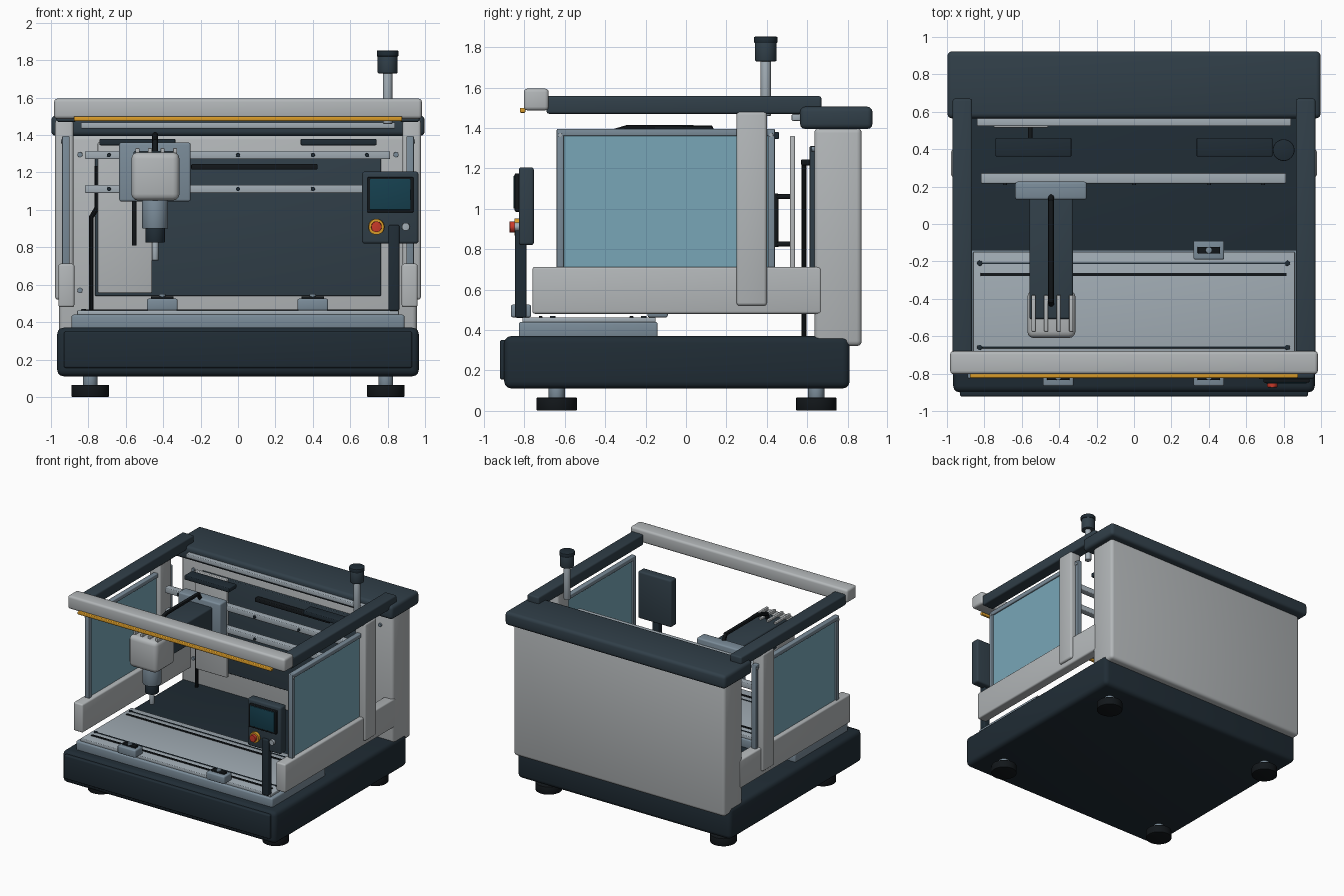
import bpy, bmesh
from mathutils import Matrix

if "Cube" in bpy.data.objects:
    bpy.data.objects.remove(bpy.data.objects["Cube"])


def mat(name, r, g, b):
    m = bpy.data.materials.new(name)
    m.diffuse_color = tuple((c / 255) ** 2.2 for c in (r, g, b)) + (1,)
    m.use_nodes = True
    m.node_tree.nodes["Principled BSDF"].inputs["Base Color"].default_value = m.diffuse_color
    return m


DARK = mat("slate", 52, 65, 74)
BASE = mat("deep_slate", 37, 48, 56)
LIGHT = mat("light_grey", 178, 182, 184)
STEEL = mat("steel_blue", 122, 139, 152)
PLATE = mat("plate_grey", 160, 171, 179)
GLASS = mat("tinted_glass", 120, 165, 182)
BLACK = mat("black", 25, 29, 32)
GOLD = mat("amber", 218, 155, 45)
RED = mat("red", 200, 60, 45)
SCREEN = mat("screen", 28, 66, 80)


def finish(name, bm, m):
    me = bpy.data.meshes.new(name)
    bm.to_mesh(me)
    bm.free()
    ob = bpy.data.objects.new(name, me)
    bpy.context.collection.objects.link(ob)
    me.materials.append(m)
    bpy.ops.object.select_all(action='DESELECT')
    bpy.context.view_layer.objects.active = ob
    ob.select_set(True)
    bpy.ops.object.shade_smooth_by_angle()
    return ob


def box(name, x, y, z, m, bev=0.006):
    """Bevelled box from (min, max) pairs."""
    bm = bmesh.new()
    bmesh.ops.create_cube(bm, size=1)
    for v in bm.verts:
        v.co = [(a[0] + a[1]) / 2 + c * (a[1] - a[0]) for a, c in zip((x, y, z), v.co)]
    if bev:
        bmesh.ops.bevel(bm, geom=bm.edges[:], offset=bev, segments=3, profile=0.5, affect='EDGES')
    return finish(name, bm, m)


def cyl(name, c, r, a, b, m, axis='Z', n=32):
    """Cylinder from a to b on an axis; c holds the two other coordinates."""
    bm = bmesh.new()
    bmesh.ops.create_cone(bm, cap_ends=True, segments=n, radius1=r, radius2=r, depth=b - a)
    mid = (a + b) / 2
    if axis == 'Z':
        mx = Matrix.Translation((c[0], c[1], mid))
    else:
        mx = Matrix.Rotation(1.5707963, 4, 'X' if axis == 'Y' else 'Y')
        mx = Matrix.Translation((c[0], mid, c[1]) if axis == 'Y' else (mid, c[0], c[1])) @ mx
    bm.transform(mx)
    rims = [e for e in bm.edges if len(e.link_faces) == 2 and max(len(f.verts) for f in e.link_faces) > 4]
    bmesh.ops.bevel(bm, geom=rims, offset=min(0.005, r * 0.15), segments=2, profile=0.5, affect='EDGES')
    return finish(name, bm, m)


def tube(name, pts, r, m):
    cu = bpy.data.curves.new(name, 'CURVE')
    cu.dimensions = '3D'
    cu.bevel_depth, cu.bevel_resolution, cu.use_fill_caps = r, 3, True
    s = cu.splines.new('POLY')
    s.points.add(len(pts) - 1)
    for p, co in zip(s.points, pts):
        p.co = (*co, 1)
    cu.materials.append(m)
    ob = bpy.data.objects.new(name, cu)
    bpy.context.collection.objects.link(ob)
    bpy.ops.object.select_all(action='DESELECT')
    bpy.context.view_layer.objects.active = ob
    ob.select_set(True)
    bpy.ops.object.convert(target='MESH')
    bpy.ops.object.shade_smooth_by_angle()


def span(s, a, b):
    return tuple(sorted((s * a, s * b)))


# Base and feet
box("base", (-0.967, 0.967), (-0.9, 0.81), (0.11, 0.37), BASE, 0.035)
box("base_front_panel", (-0.93, 0.93), (-0.922, -0.88), (0.155, 0.35), BASE, 0.01)
for sx in (-0.79, 0.79):
    for y in (-0.64, 0.645):
        cyl("foot_pad", (sx, y), 0.1, 0, 0.065, BLACK)
        cyl("foot_stem", (sx, y), 0.04, 0.06, 0.13, STEEL)

# Rear housing, cap and inner wall fittings
box("rear_housing", (-0.957, 0.957), (0.635, 0.87), (0.32, 1.4), LIGHT, 0.025)
box("rear_cap", (-0.998, 0.998), (0.565, 0.923), (1.395, 1.505), DARK, 0.025)
box("back_panel", (-0.765, 0.765), (0.612, 0.64), (0.54, 1.31), DARK)
box("rear_door", (-0.75, -0.46), (0.515, 0.54), (0.555, 1.36), LIGHT)
cyl("door_handle", (-0.555, 0.445), 0.012, 0.81, 1.075, BLACK, n=16)
for z in (0.825, 1.06):
    cyl("handle_post", (-0.555, z), 0.012, 0.445, 0.52, BLACK, 'Y', 16)
box("light_bar", (-0.84, 0.84), (0.523, 0.567), (1.435, 1.468), PLATE)
box("cable_slot", (-0.25, 0.425), (0.57, 0.615), (1.215, 1.245), BLACK)
for s in (-1, 1):
    box("lamp", span(s, 0.335, 0.74), (0.36, 0.46), (1.345, 1.38), BASE)
    for z in (0.57, 1.295):
        cyl("wall_bolt", (s * 0.845, z), 0.014, 0.622, 0.64, STEEL, 'Y', 16)
tube("wall_cable", [(-0.785, 0.585, 0.36), (-0.785, 0.585, 0.96), (-0.755, 0.585, 1.01),
                    (-0.755, 0.585, 1.235)], 0.013, BLACK)

# Side frames with windows
for s in (-1, 1):
    box("top_side_rail", span(s, 0.865, 0.97), (-0.69, 0.67), (1.47, 1.558), DARK, 0.012)
    box("lower_side_rail", span(s, 0.875, 0.96), (-0.76, 0.67), (0.48, 0.712), LIGHT, 0.012)
    box("side_column", span(s, 0.88, 0.978), (0.25, 0.4), (0.52, 1.48), LIGHT, 0.015)
    box("window_glass", span(s, 0.914, 0.926), (-0.62, 0.42), (0.7, 1.37), GLASS, 0)
    for y in (-0.64, 0.405):
        box("window_stile", span(s, 0.9, 0.94), (y, y + 0.035), (0.7, 1.395), STEEL)
        cyl("window_bolt", (y + 0.0175, 1.365), 0.01, *span(s, 0.935, 0.946), PLATE, 'X', 16)
    box("window_top", span(s, 0.9, 0.94), (-0.64, 0.44), (1.36, 1.395), STEEL)

# Front header with accent strip
box("front_header", (-0.983, 0.983), (-0.803, -0.68), (1.487, 1.595), LIGHT, 0.018)
box("accent_strip", (-0.878, 0.878), (-0.823, -0.795), (1.475, 1.5), GOLD)

# Signal beacon
cyl("beacon_stem", (0.8, 0.395), 0.025, 1.46, 1.74, PLATE)
cyl("beacon_body", (0.8, 0.395), 0.053, 1.73, 1.83, DARK)
cyl("beacon_cap", (0.8, 0.395), 0.058, 1.82, 1.852, BASE)

# Work table with slots and guide rod
box("table_base", (-0.89, 0.89), (-0.828, -0.14), (0.36, 0.44), STEEL, 0.012)
box("table_plate", (-0.86, 0.86), (-0.81, -0.15), (0.435, 0.462), PLATE)
for y in (-0.27, -0.72):
    box("table_slot", (-0.82, 0.815), (y - 0.009, y + 0.009), (0.455, 0.468), BLACK, 0.002)
for y in (-0.21, -0.66):
    box("table_groove", (-0.82, 0.82), (y - 0.005, y + 0.005), (0.455, 0.466), BASE, 0.002)
    for x in (-0.825, 0.82):
        cyl("table_bolt", (x, y), 0.014, 0.455, 0.469, BASE, n=16)

# Work clamps
for x, y in ((-0.405, -0.817), (0.4, -0.817), (0.4, -0.14)):
    box("clamp_block", (x - 0.082, x + 0.082), (y - 0.05, y + 0.05), (0.462, 0.525), STEEL, 0.01)
    box("clamp_jaw", (x - 0.06, x + 0.06), (y - 0.018, y + 0.018), (0.52, 0.538), BLACK, 0.004)
    cyl("clamp_screw", (x, y), 0.018, 0.53, 0.55, STEEL, n=16)

# Gantry rails and carriage
for z in (1.293, 1.112):
    box("gantry_rail", (-0.818, 0.813), (0.217, 0.272), (z - 0.022, z + 0.022), PLATE)
    for x in (-0.69, 0, 0.4, 0.69):
        cyl("rail_bolt", (x, z), 0.011, 0.208, 0.222, BASE, 'Y', 16)
box("carriage", (-0.635, -0.253), (0.13, 0.226), (1.045, 1.36), STEEL, 0.012)

# Tool arm, head, cooling fins and spindle
box("tool_arm", (-0.56, -0.325), (-0.508, 0.14), (1.12, 1.315), DARK, 0.012)
box("tool_head", (-0.57, -0.313), (-0.61, -0.355), (1.05, 1.308), LIGHT, 0.035)
for i in range(4):
    x = -0.537 + i * 0.067
    box("head_fin", (x - 0.011, x + 0.011), (-0.575, -0.38), (1.295, 1.33), LIGHT, 0.005)
cyl("spindle_body", (-0.443, -0.48), 0.07, 0.9, 1.06, STEEL)
cyl("spindle_collar", (-0.443, -0.48), 0.052, 0.825, 0.905, BASE)
cyl("spindle_tip", (-0.443, -0.48), 0.018, 0.73, 0.83, PLATE)
tube("arm_cable", [(-0.443, -0.43, 1.3), (-0.443, -0.41, 1.365), (-0.443, -0.29, 1.4),
                   (-0.443, 0.12, 1.4), (-0.443, 0.15, 1.34)], 0.016, BLACK)

# Control panel
box("panel_post", (0.805, 0.863), (-0.847, -0.79), (0.46, 0.92), BASE, 0.01)
box("panel_box", (0.663, 0.965), (-0.828, -0.753), (0.82, 1.205), DARK, 0.014)
box("screen_bezel", (0.692, 0.938), (-0.848, -0.82), (0.985, 1.175), BLACK, 0.006)
box("screen", (0.705, 0.922), (-0.853, -0.84), (1.0, 1.165), SCREEN, 0.003)
cyl("stop_ring", (0.74, 0.91), 0.042, -0.85, -0.82, GOLD, 'Y')
cyl("stop_button", (0.74, 0.91), 0.028, -0.873, -0.84, RED, 'Y')
cyl("panel_button", (0.897, 0.91), 0.021, -0.85, -0.82, PLATE, 'Y')
